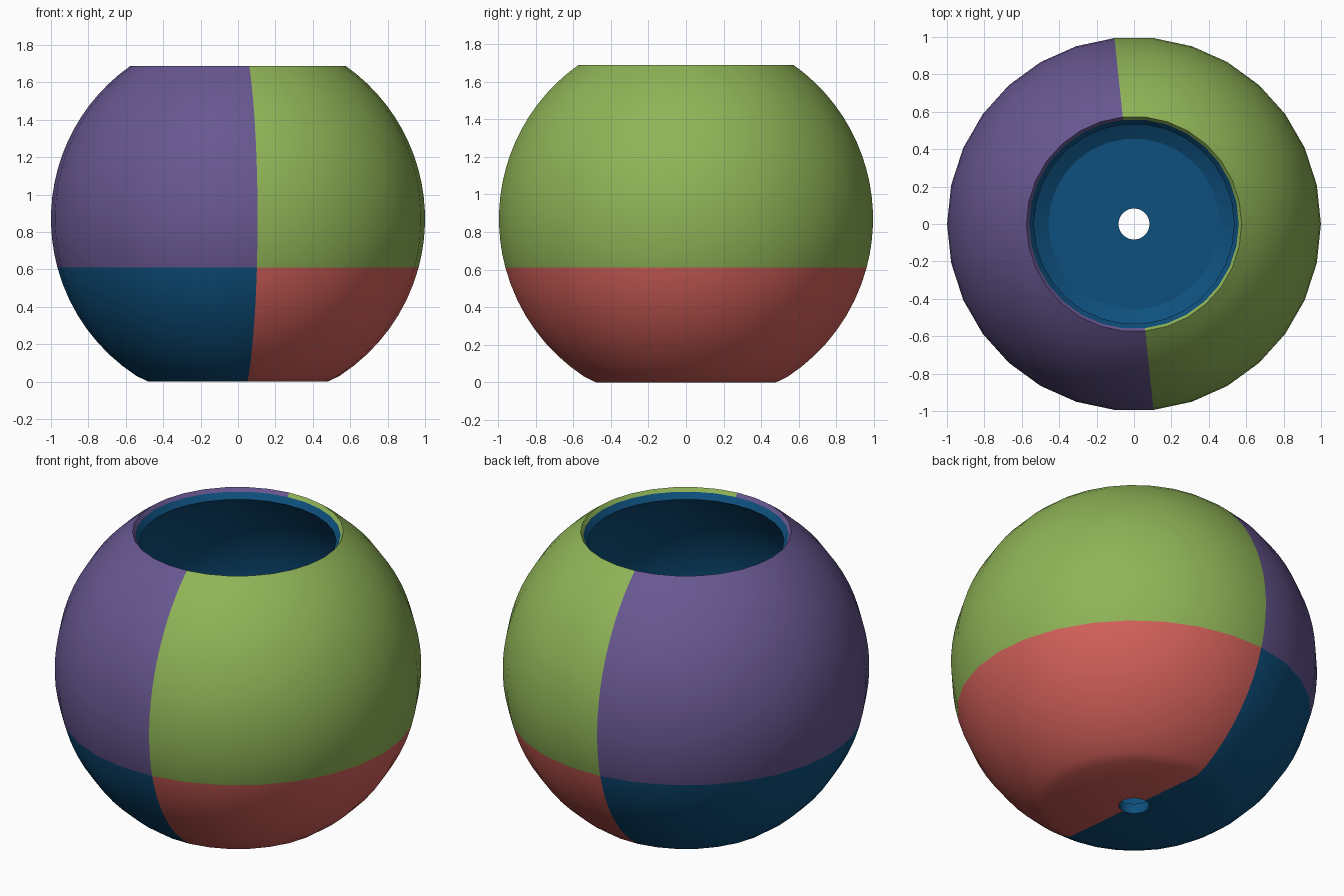
import bpy, bmesh, math

if "Cube" in bpy.data.objects:
    bpy.data.objects.remove(bpy.data.objects["Cube"])

SIDES = 30          # facets around the pot
CENTRE = 0.87       # height of the sphere centre
SPLIT_Z = 0.61      # height of the colour change


def material(name, r, g, b):
    lin = [((c / 255 + 0.055) / 1.055) ** 2.4 for c in (r, g, b)]
    m = bpy.data.materials.new(name)
    m.diffuse_color = (*lin, 1)
    m.use_nodes = True
    m.node_tree.nodes["Principled BSDF"].inputs["Base Color"].default_value = m.diffuse_color
    return m


purple = material("purple", 104, 87, 145)
green = material("green", 143, 180, 87)
red = material("red", 213, 97, 91)
blue = material("blue", 14, 80, 126)


def arc(radius, z0, z1, steps):
    """Profile points on a sphere between two heights."""
    a0, a1 = (math.asin((z - CENTRE) / radius) for z in (z0, z1))
    angles = [a0 + (a1 - a0) * i / steps for i in range(steps + 1)]
    return [(radius * math.cos(a), CENTRE + radius * math.sin(a)) for a in angles]


def lathe(name, profile, mats, rule):
    """Spin an (r, z) profile; rule(side, mid height) picks the material."""
    bm = bmesh.new()
    rings = []
    for r, z in profile:
        rings.append([bm.verts.new((r * math.cos(i * math.tau / SIDES),
                                    r * math.sin(i * math.tau / SIDES), z))
                      for i in range(SIDES)])
    for k in range(len(rings) - 1):
        low, high = rings[k], rings[k + 1]
        mid = (profile[k][1] + profile[k + 1][1]) / 2
        for i in range(SIDES):
            j = (i + 1) % SIDES
            f = bm.faces.new((low[i], low[j], high[j], high[i]))
            f.material_index = rule(i, mid)
    mesh = bpy.data.meshes.new(name)
    bm.to_mesh(mesh)
    bm.free()
    for m in mats:
        mesh.materials.append(m)
    ob = bpy.data.objects.new(name, mesh)
    bpy.context.collection.objects.link(ob)
    bpy.ops.object.select_all(action='DESELECT')
    ob.select_set(True)
    bpy.context.view_layer.objects.active = ob
    bpy.ops.object.shade_smooth_by_angle(angle=math.radians(31))
    return ob


def quarter(side, z):
    left = 8 <= side < 23
    return (0 if left else 1) + (0 if z > SPLIT_Z else 2)


# Outer shell: flat base, rounded body, thin bevelled rim
outer = [(0.083, 0), (0.48, 0)]
outer += arc(1.0, 0.03, SPLIT_Z, 8)
outer += arc(1.0, SPLIT_Z, 1.688, 16)[1:]
outer += [(0.56, 1.667)]
lathe("outer_shell", outer, [purple, green, blue, red], quarter)

# Inner lining: sloped lip, hollow, flat floor and drain hole
lining = [(0.56, 1.667), (0.535, 1.632)]
lining += arc(0.93, 1.632, 0.06, 22)[1:]
lining += [(0.083, 0.06), (0.083, 0)]
lathe("inner_lining", lining, [blue], lambda side, z: 0)
